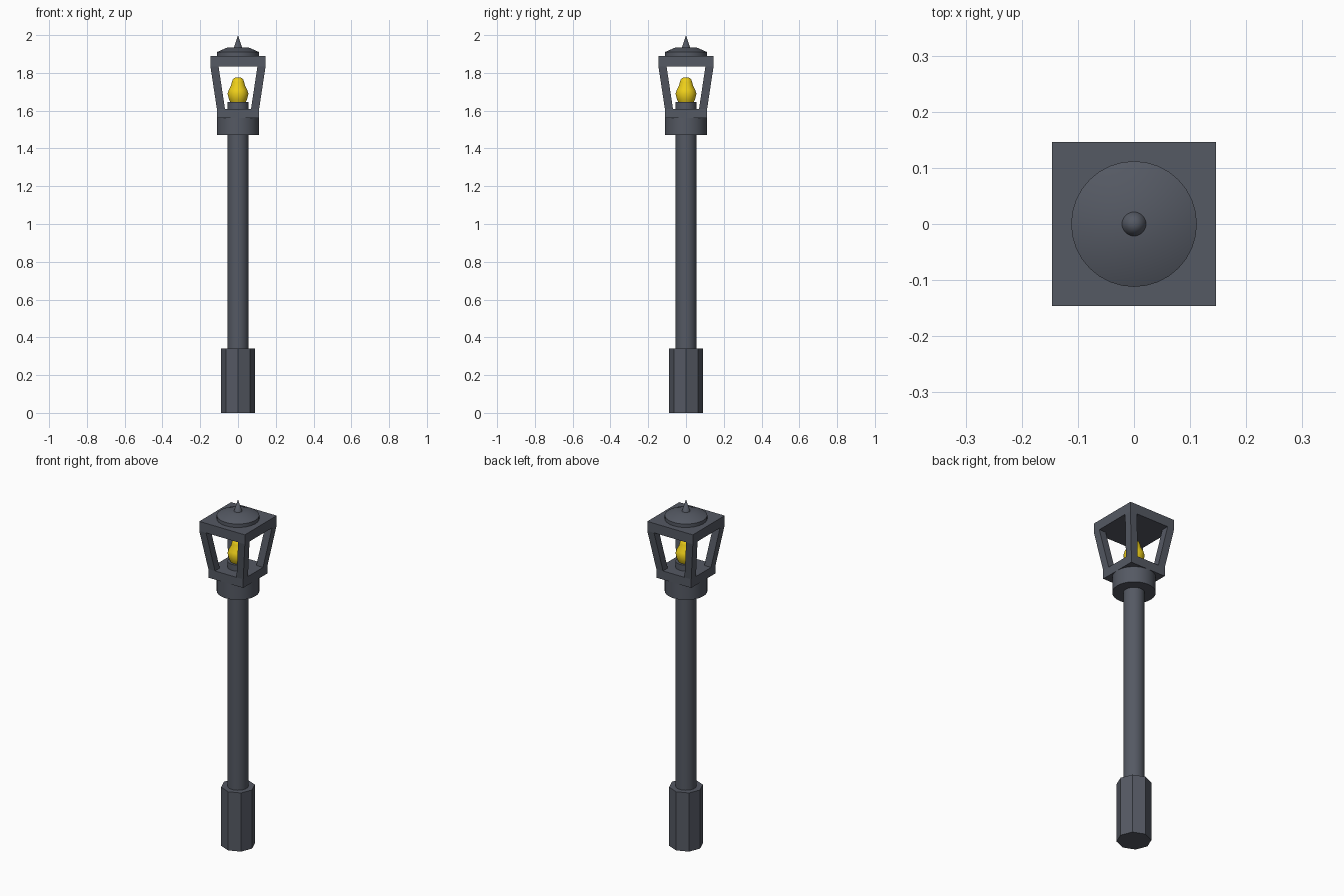
import bpy, bmesh, math

if "Cube" in bpy.data.objects:
    bpy.data.objects.remove(bpy.data.objects["Cube"])


def material(name, rgb):
    m = bpy.data.materials.new(name)
    m.diffuse_color = (*rgb, 1)
    m.use_nodes = True
    m.node_tree.nodes["Principled BSDF"].inputs["Base Color"].default_value = m.diffuse_color
    return m


IRON = material("dark_iron", (0.09, 0.10, 0.125))
YELLOW = material("yellow_glass", (0.85, 0.62, 0.01))


def finish(name, bm, mat, smooth):
    bmesh.ops.recalc_face_normals(bm, faces=bm.faces[:])
    me = bpy.data.meshes.new(name)
    bm.to_mesh(me)
    bm.free()
    me.materials.append(mat)
    ob = bpy.data.objects.new(name, me)
    bpy.context.collection.objects.link(ob)
    if smooth:
        bpy.ops.object.select_all(action='DESELECT')
        ob.select_set(True)
        bpy.context.view_layer.objects.active = ob
        bpy.ops.object.shade_smooth_by_angle(angle=math.radians(35))
    return ob


def lathe(name, profile, sides=32, mat=IRON, smooth=True):
    """Closed turned solid from (radius, z) points, bottom to top."""
    bm = bmesh.new()
    rings = []
    for r, z in profile:
        if r == 0:
            rings.append([bm.verts.new((0, 0, z))] * sides)
        else:
            rings.append([bm.verts.new((r * math.cos(math.tau * i / sides),
                                        r * math.sin(math.tau * i / sides), z))
                          for i in range(sides)])
    for a, b in zip(rings, rings[1:]):
        for i in range(sides):
            j = (i + 1) % sides
            bm.faces.new(list(dict.fromkeys((a[i], a[j], b[j], b[i]))))
    for ring in (rings[0], rings[-1]):
        if ring[0] is not ring[1]:
            bm.faces.new(ring)
    return finish(name, bm, mat, smooth)


def block(name, bottom, top):
    """Box or slanted bar between two (x0, x1, y0, y1, z) rectangles."""
    bm = bmesh.new()
    a, b = [[bm.verts.new(p) for p in ((x0, y0, z), (x1, y0, z), (x1, y1, z), (x0, y1, z))]
            for x0, x1, y0, y1, z in (bottom, top)]
    bm.faces.new(a)
    bm.faces.new(b)
    for i in range(4):
        j = (i + 1) % 4
        bm.faces.new((a[i], a[j], b[j], b[i]))
    return finish(name, bm, IRON, False)


# Post: octagonal foot, round pole, collar and bulb holder
lathe("octagonal_foot", [(0.09, 0), (0.09, 0.34)], sides=8, smooth=False)
lathe("pole", [(0.055, 0.34), (0.055, 1.48)])
lathe("collar", [(0.112, 1.47), (0.112, 1.56)])
lathe("bulb_holder", [(0.055, 1.60), (0.055, 1.645)])

# Lantern frame: square sill, four flared corner bars, square top plate
LOW, HIGH, BAR = 0.112, 0.146, 0.043
block("lantern_sill", (-LOW, LOW, -LOW, LOW, 1.56), (-LOW, LOW, -LOW, LOW, 1.61))
block("lantern_top", (-HIGH, HIGH, -HIGH, HIGH, 1.835), (-HIGH, HIGH, -HIGH, HIGH, 1.89))
for sx in (-1, 1):
    for sy in (-1, 1):
        ends = [(sx * (h - BAR), sx * h, sy * (h - BAR), sy * h, z)
                for h, z in ((LOW, 1.61), (HIGH, 1.835))]
        block("corner_bar", *ends)

# Cap and spike
lathe("cap", [(0.112, 1.89), (0.112, 1.91), (0.055, 1.935)])
lathe("spike", [(0.023, 1.93), (0, 2.0)])

# Bulb
lathe("bulb", [(0.038, 1.64), (0.048, 1.66), (0.055, 1.69), (0.049, 1.71), (0.038, 1.73),
               (0.033, 1.75), (0.028, 1.765), (0.017, 1.774), (0, 1.777)], mat=YELLOW)
